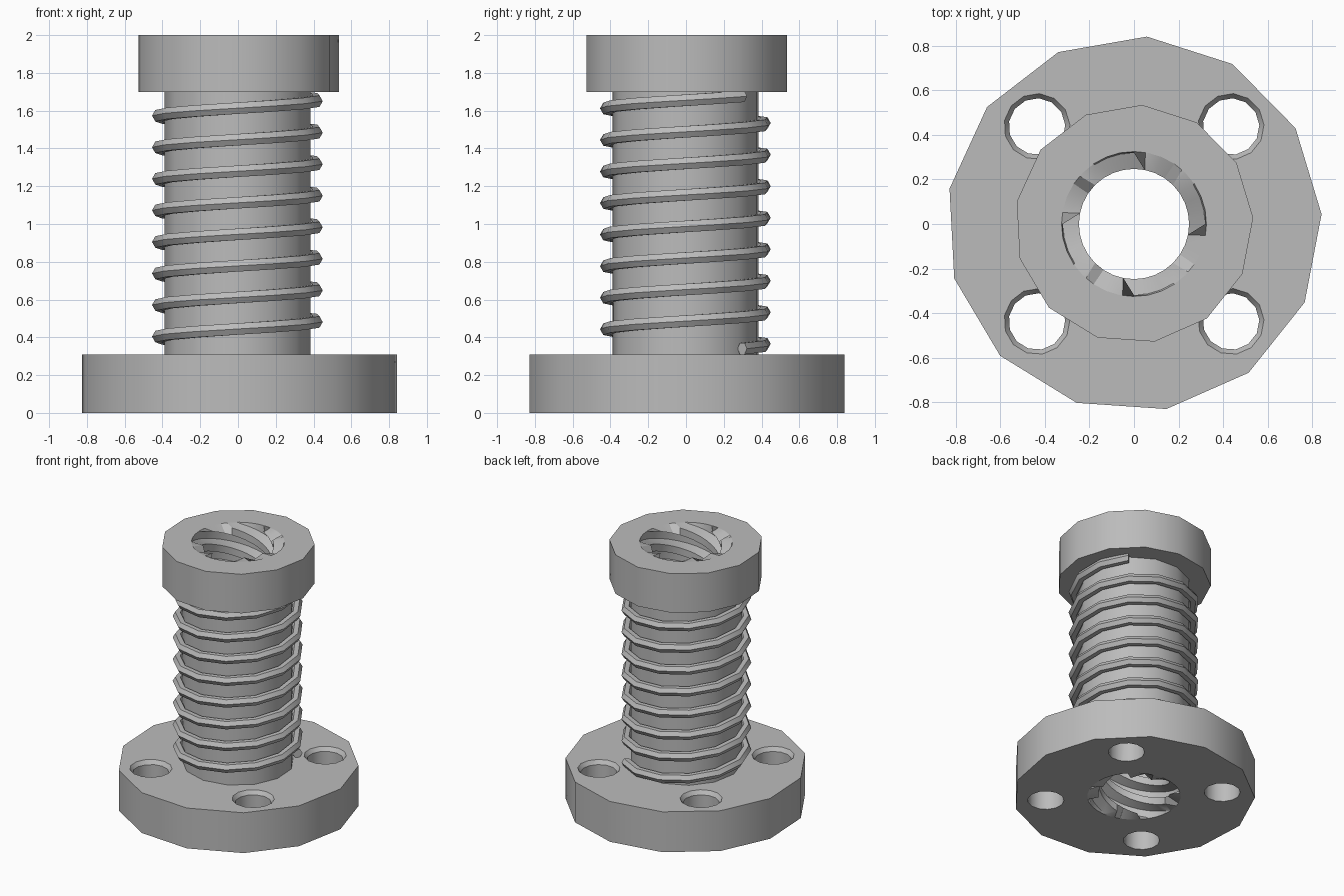
import bpy, bmesh
from math import cos, sin, radians, tau

cube = bpy.data.objects.get("Cube")
if cube:
    bpy.data.objects.remove(cube, do_unlink=True)

steel = bpy.data.materials.new("plain grey")
steel.use_nodes = True
GREY = (0.5, 0.5, 0.5, 1)
steel.diffuse_color = GREY
steel.node_tree.nodes["Principled BSDF"].inputs["Base Color"].default_value = GREY

SIDES = 13
BORE, CREST, HEIGHT = 0.325, 0.247, 2.0


def polar(r, a, z, x=0, y=0):
    return (x + r * cos(a), y + r * sin(a), z)


def finish(name, bm):
    mesh = bpy.data.meshes.new(name)
    bm.to_mesh(mesh)
    bm.free()
    obj = bpy.data.objects.new(name, mesh)
    bpy.context.collection.objects.link(obj)
    mesh.materials.append(steel)
    return obj


def skin(bm, rows, closed):
    """Join neighbouring rows of vertices with quads."""
    for a, b in zip(rows, rows[1:]):
        count = len(a) if closed else len(a) - 1
        for i in range(count):
            j = (i + 1) % len(a)
            bm.faces.new((a[i], a[j], b[j], b[i]))


def turned(name, profile, sides=SIDES, start=3, caps=True, x=0, y=0):
    """Stack of polygon rings, given as (radius, height) from the bottom up."""
    bm = bmesh.new()
    rows = [[bm.verts.new(polar(r, radians(start) + tau * i / sides, z, x, y))
             for i in range(sides)] for r, z in profile]
    skin(bm, rows, True)
    if caps:
        bm.faces.new(rows[0][::-1])
        bm.faces.new(rows[-1])
    return finish(name, bm)


def select(obj):
    bpy.ops.object.select_all(action='DESELECT')
    obj.select_set(True)
    bpy.context.view_layer.objects.active = obj


def smooth(obj):
    select(obj)
    bpy.ops.object.shade_smooth_by_angle(angle=radians(32))


def cut(obj, cutter):
    cutter.hide_render = True
    mod = obj.modifiers.new("cut", 'BOOLEAN')
    mod.operation = 'DIFFERENCE'
    mod.solver = 'EXACT'
    mod.object = cutter
    select(obj)
    bpy.ops.object.modifier_apply(modifier=mod.name)
    bpy.data.objects.remove(cutter, do_unlink=True)


# Flange with a central bore and four chamfered screw holes
flange = turned("flange", [(0.842, 0), (0.842, 0.31)])
cut(flange, turned("bore_cutter", [(BORE, -0.1), (BORE, 0.5)], 32, 0))
for sx in (-1, 1):
    for sy in (-1, 1):
        cut(flange, turned("hole_cutter", [(0.127, -0.1), (0.127, 0.28), (0.148, 0.31),
                                           (0.148, 0.4)], x=sx * 0.435, y=sy * 0.437))

# Head collar
head = turned("head_collar", [(0.535, 1.7), (0.535, HEIGHT)])
cut(head, turned("bore_cutter", [(BORE, 1.5), (BORE, 2.1)], 32, 0))

# Barrel between flange and head
barrel = turned("barrel", [(0.39, 0.3), (0.39, 1.71)], start=183.5, caps=False)

# Four-start thread swept through the bore, trimmed flush at both ends
PITCH, STARTS, COLUMNS = 0.153, 4, 32
LEAD = PITCH * STARTS
tooth = [(BORE - 0.006, 0.0), (BORE - 0.006, 0.36), (CREST, 0.5), (CREST, 0.86)]
bm = bmesh.new()
rows = []
for c in range(COLUMNS + 1):
    a = tau * c / COLUMNS
    base = -LEAD - 0.05 + LEAD * c / COLUMNS
    rows.append([bm.verts.new(polar(r, a, base + (k + t) * PITCH))
                 for k in range(20) for r, t in tooth])
skin(bm, rows, False)
bmesh.ops.remove_doubles(bm, verts=bm.verts, dist=0.0005)
for z, side in ((0, -1), (HEIGHT, 1)):
    bmesh.ops.bisect_plane(bm, geom=bm.verts[:] + bm.edges[:] + bm.faces[:],
                           plane_co=(0, 0, z), plane_no=(0, 0, side), clear_outer=True)
for v in bm.verts:
    if v.co.z < 0.0005 or v.co.z > HEIGHT - 0.0005:
        v.co.xy = v.co.xy.normalized() * BORE
# Faces look towards the bore axis
bm.normal_update()
for f in bm.faces:
    m = f.calc_center_median()
    if f.normal.x * m.x + f.normal.y * m.y > 0:
        f.normal_flip()
thread = finish("inner_thread", bm)

# Hexagonal-section spring wound eight turns round the barrel
TURNS, WIRE, COIL = 8, 0.035, 0.421
bm = bmesh.new()
rows = []
first = radians(45)
for s in range(TURNS * SIDES + 1):
    a = first + tau * s / SIDES
    z = 0.34 + 0.167 * s / SIDES
    rows.append([bm.verts.new(polar(COIL + WIRE * cos(tau * i / 6), a, z + WIRE * sin(tau * i / 6)))
                 for i in range(6)])
skin(bm, rows, True)
bm.faces.new(rows[0])
bm.faces.new(rows[-1][::-1])
bmesh.ops.recalc_face_normals(bm, faces=bm.faces)
spring = finish("spring", bm)

for part in (flange, head, barrel, thread, spring):
    smooth(part)
